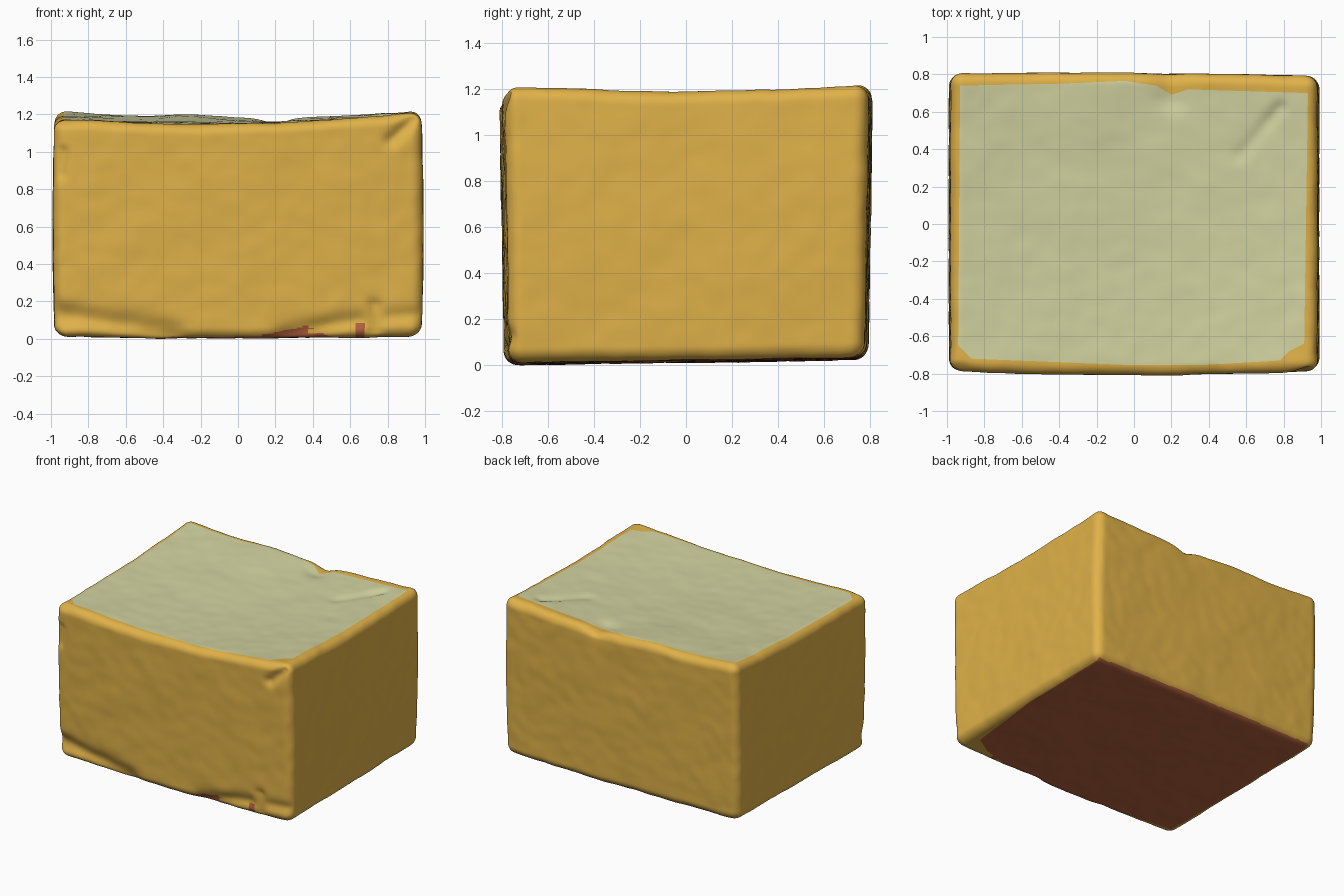
import bpy, bmesh, math
from mathutils import Vector, noise

old = bpy.data.objects.get("Cube")
if old:
    bpy.data.objects.remove(old, do_unlink=True)


def make_material(name, color):
    m = bpy.data.materials.new(name)
    m.use_nodes = True
    m.diffuse_color = (*color, 1)
    m.node_tree.nodes["Principled BSDF"].inputs["Base Color"].default_value = (*color, 1)
    return m


GOLD, CREAM, BROWN = range(3)
materials = [make_material("golden_crust", (0.74, 0.44, 0.065)),
             make_material("pale_cream", (0.64, 0.64, 0.35)),
             make_material("baked_brown", (0.45, 0.12, 0.045))]

HALF = Vector((0.99, 0.81, 0.6))
RADIUS = 0.065

# Creases and gouges: start, end, width, push
DENTS = [
    ((-0.95, -0.8, 0.13), (-0.35, -0.8, 0.03), 0.06, (0, 0.035, 0)),
    ((0.25, -0.8, 0.02), (0.64, -0.8, 0.10), 0.05, (0, 0.03, 0)),
    ((0.73, -0.8, 0.05), (0.73, -0.8, 0.18), 0.035, (0, 0.03, 0)),
    ((0.8, -0.8, 0.12), (0.97, -0.78, 0.13), 0.04, (0, 0.018, 0)),
    ((0.82, -0.8, 1.06), (0.93, -0.8, 1.17), 0.035, (0, 0.03, 0)),
    ((-0.95, -0.8, 0.88), (-0.94, -0.8, 1.0), 0.03, (0.01, 0.02, 0)),
    ((0.56, 0.36, 1.2), (0.78, 0.62, 1.2), 0.035, (0, 0, -0.018)),
    ((0.2, 0.8, 1.2), (0.2, 0.68, 1.2), 0.08, (0, -0.012, -0.03)),
    ((-0.99, -0.78, 0.12), (-0.93, -0.8, 0.1), 0.06, (0.02, 0.02, 0)),
    ((-0.97, -0.8, 1.2), (-0.94, -0.8, 1.2), 0.06, (0.01, 0.02, -0.01)),
]
DENTS = [(Vector(a), Vector(b), w, Vector(p)) for a, b, w, p in DENTS]

# Outlines of the coloured top and underside
TOP_EDGE = [(-0.94, -0.65), (-0.87, -0.72), (0, -0.755), (0.35, -0.755), (0.78, -0.73),
            (0.83, -0.68), (0.91, -0.64), (0.93, 0.7), (0.29, 0.72), (0.2, 0.69),
            (0.12, 0.74), (-0.05, 0.765), (-0.4, 0.75), (-0.93, 0.74)]
BASE_EDGE = [(-0.92, -0.7), (0, -0.765), (0.45, -0.76), (0.75, -0.68), (0.88, -0.6),
             (0.94, 0), (0.94, 0.75), (-0.93, 0.75), (-0.94, 0)]


def segment_distance(p, a, b):
    ab = b - a
    t = max(0, min(1, (p - a).dot(ab) / max(ab.length_squared, 1e-9)))
    return (p - a - ab * t).length


def inside(p, poly):
    hit = False
    for (ax, ay), (bx, by) in zip(poly, poly[1:] + poly[:1]):
        if (ay > p.y) != (by > p.y) and p.x < ax + (p.y - ay) * (bx - ax) / (by - ay):
            hit = not hit
    return hit


def top_height(x, y):
    v = y / 0.8
    front = 1.15 + 0.065 * ((x + 0.2) / 1.15) ** 2
    back = 1.18 + 0.045 * x * x + 0.02 * math.exp(-((x + 0.25) / 0.25) ** 2)
    k = (v + 1) / 2
    return front * (1 - k) + back * k - 0.025 * (1 - v * v)


def shape(co):
    # Denser grid near the edges, then round every edge
    p = Vector([h * (0.45 * t + 0.55 * math.sin(t * math.pi / 2)) for h, t in zip(HALF, co)])
    core = Vector([max(-(h - RADIUS), min(h - RADIUS, t)) for h, t in zip(HALF, p)])
    p = core + (p - core).normalized() * RADIUS
    # Sagging top, gently tilted base, bowed walls
    s = (p.z + HALF.z) / (2 * HALF.z)
    base = 0.012 + 0.012 * p.y / 0.8 + 0.01 * p.x * p.x
    z = base + s * (top_height(p.x, p.y) - base)
    bow = 0.03 * p.x * p.x if p.y < 0 else 0.012 * (p.x + 0.3) ** 2
    y = p.y * (1 - bow) * (0.975 + 0.025 * s)
    q = Vector((p.x * (0.99 + 0.01 * math.sin(s * math.pi)), y, z))
    for a, b, w, push in DENTS:
        d = segment_distance(q, a, b)
        if d < 3 * w:
            q += push * math.exp(-(d / w) ** 2)
    # Handmade unevenness
    q += noise.noise_vector(q * 4) * 0.005 + noise.noise_vector(q * 11) * 0.003
    return q


bm = bmesh.new()
bmesh.ops.create_cube(bm, size=2)
bmesh.ops.subdivide_edges(bm, edges=bm.edges[:], cuts=79, use_grid_fill=True)
for v in bm.verts:
    v.co = shape(v.co)
low = min(v.co.z for v in bm.verts)
for v in bm.verts:
    v.co.z -= low
bm.normal_update()


def cut_outline(poly, facing):
    """Cut the outline into the faces looking up or down."""
    for a, b in zip(poly, poly[1:] + poly[:1]):
        a, b = Vector((*a, 0)), Vector((*b, 0))
        faces = [f for f in bm.faces if f.normal.z * facing > 0.2 and
                 segment_distance(f.calc_center_median() * Vector((1, 1, 0)).length / math.sqrt(2)
                                  - Vector((0, 0, f.calc_center_median().z)), a, b) < 0.03]
        edges = {e for f in faces for e in f.edges}
        verts = {v for f in faces for v in f.verts}
        side = (b - a).cross(Vector((0, 0, 1))).normalized()
        bmesh.ops.bisect_plane(bm, geom=faces + list(edges) + list(verts),
                               plane_co=a, plane_no=side, dist=1e-5)
        bm.normal_update()


cut_outline(TOP_EDGE, 1)
cut_outline(BASE_EDGE, -1)

# Colour by outline, with small baked patches low on the front
for f in bm.faces:
    c = f.calc_center_median()
    f.smooth = True
    if f.normal.z > 0.2 and c.z > 0.9 and inside(c, TOP_EDGE):
        f.material_index = CREAM
    elif f.normal.z < -0.2 and c.z < 0.2 and inside(c, BASE_EDGE):
        f.material_index = BROWN
    elif c.y < -0.6 and (c.z < 0.02 + 0.2 * (c.x - 0.12) and 0.12 < c.x < 0.38
                         or c.z < 0.08 and 0.63 < c.x < 0.68):
        f.material_index = BROWN
    elif c.y > 0.6 and c.z < 0.045 and abs(c.x) < 0.93:
        f.material_index = BROWN

mesh = bpy.data.meshes.new("loaf_block")
bm.to_mesh(mesh)
bm.free()
for m in materials:
    mesh.materials.append(m)
loaf = bpy.data.objects.new("loaf_block", mesh)
bpy.context.collection.objects.link(loaf)
